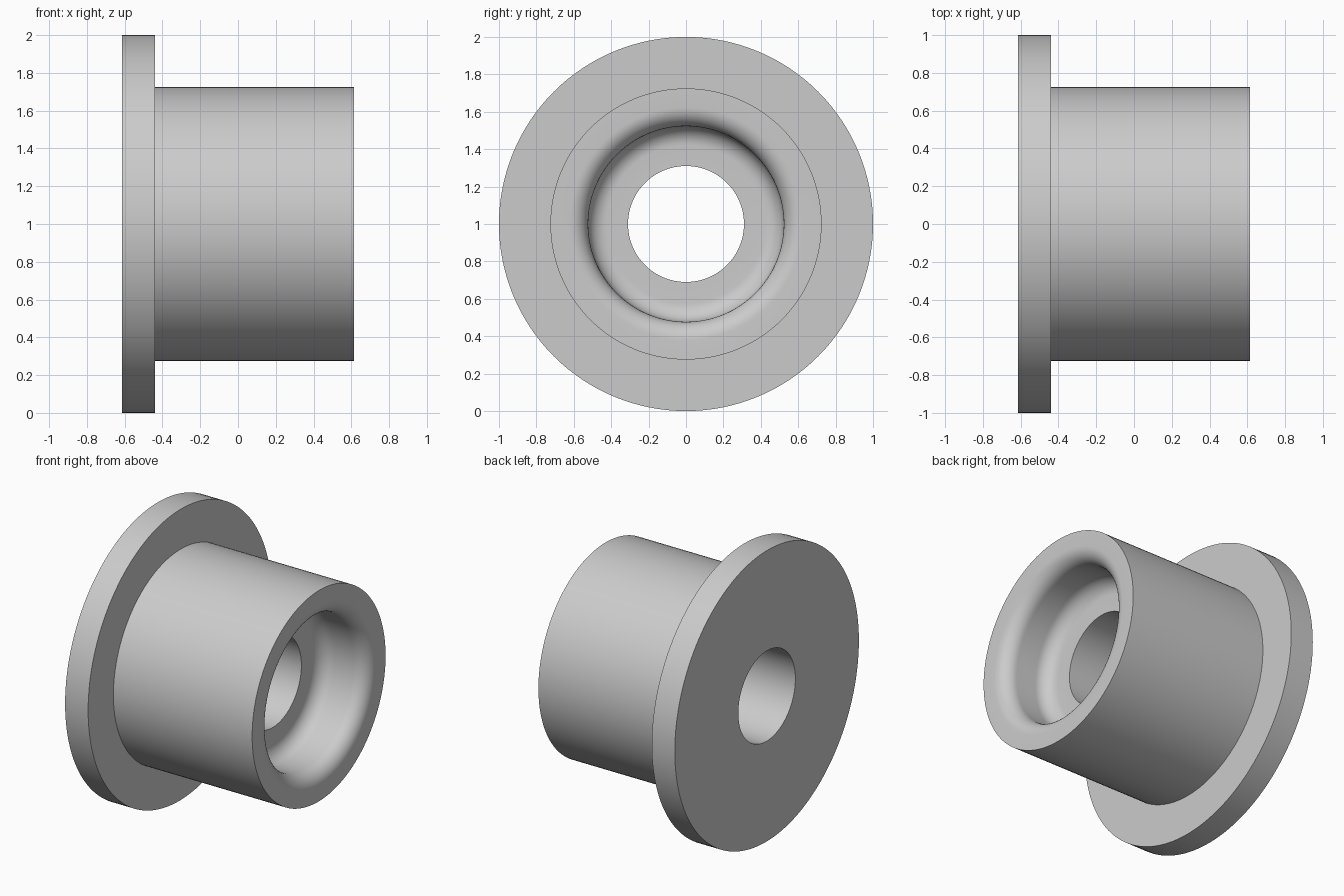
import bpy, bmesh
from math import cos, sin, pi, radians
from mathutils import Vector, Matrix

cube = bpy.data.objects.get("Cube")
if cube:
    bpy.data.objects.remove(cube, do_unlink=True)

# Plain grey material
grey = bpy.data.materials.new("light_grey")
grey.use_nodes = True
colour = (0.6, 0.6, 0.6, 1)
grey.diffuse_color = colour
grey.node_tree.nodes["Principled BSDF"].inputs["Base Color"].default_value = colour

SEGMENTS = 128
END, FLANGE_FACE = 0.615, -0.44
FLANGE_R, BARREL_R, RECESS_R, BORE_R = 1.0, 0.725, 0.523, 0.31
FLOOR = END - 0.35      # recess floor
ROUND = 0.1             # lip and fillet radius


def arc(cx, cr, start, end, steps=10):
    """Points (x, radius) on a circular arc of the profile."""
    angles = [start + (end - start) * i / steps for i in range(steps + 1)]
    return [(cx + ROUND * cos(a), cr + ROUND * sin(a)) for a in angles]


# Half section: flange, barrel, rounded lip, filleted recess, bore
profile = [(-END, BORE_R), (-END, FLANGE_R), (FLANGE_FACE, FLANGE_R),
           (FLANGE_FACE, BARREL_R), (END, BARREL_R)]
profile += arc(END - ROUND, RECESS_R + ROUND, 0, -pi / 2)
profile += arc(FLOOR + ROUND, RECESS_R - ROUND, pi / 2, pi)
profile.append((FLOOR, BORE_R))

# Revolve the closed section around the x axis
bm = bmesh.new()
verts = [bm.verts.new((x, 0, r)) for x, r in profile]
edges = [bm.edges.new((v, verts[(i + 1) % len(verts)])) for i, v in enumerate(verts)]
bmesh.ops.spin(bm, geom=verts + edges, cent=(0, 0, 0), axis=(1, 0, 0),
               angle=2 * pi, steps=SEGMENTS, use_merge=True)
bmesh.ops.remove_doubles(bm, verts=bm.verts, dist=0.0001)
bmesh.ops.recalc_face_normals(bm, faces=bm.faces)
bmesh.ops.translate(bm, verts=bm.verts, vec=(0, 0, FLANGE_R))

mesh = bpy.data.meshes.new("flanged_bushing")
bm.to_mesh(mesh)
bm.free()
mesh.materials.append(grey)
bushing = bpy.data.objects.new("flanged_bushing", mesh)
bpy.context.collection.objects.link(bushing)

# Smooth curves, crisp rims
bpy.ops.object.select_all(action="DESELECT")
bushing.select_set(True)
bpy.context.view_layer.objects.active = bushing
bpy.ops.object.shade_smooth_by_angle(angle=radians(30))
